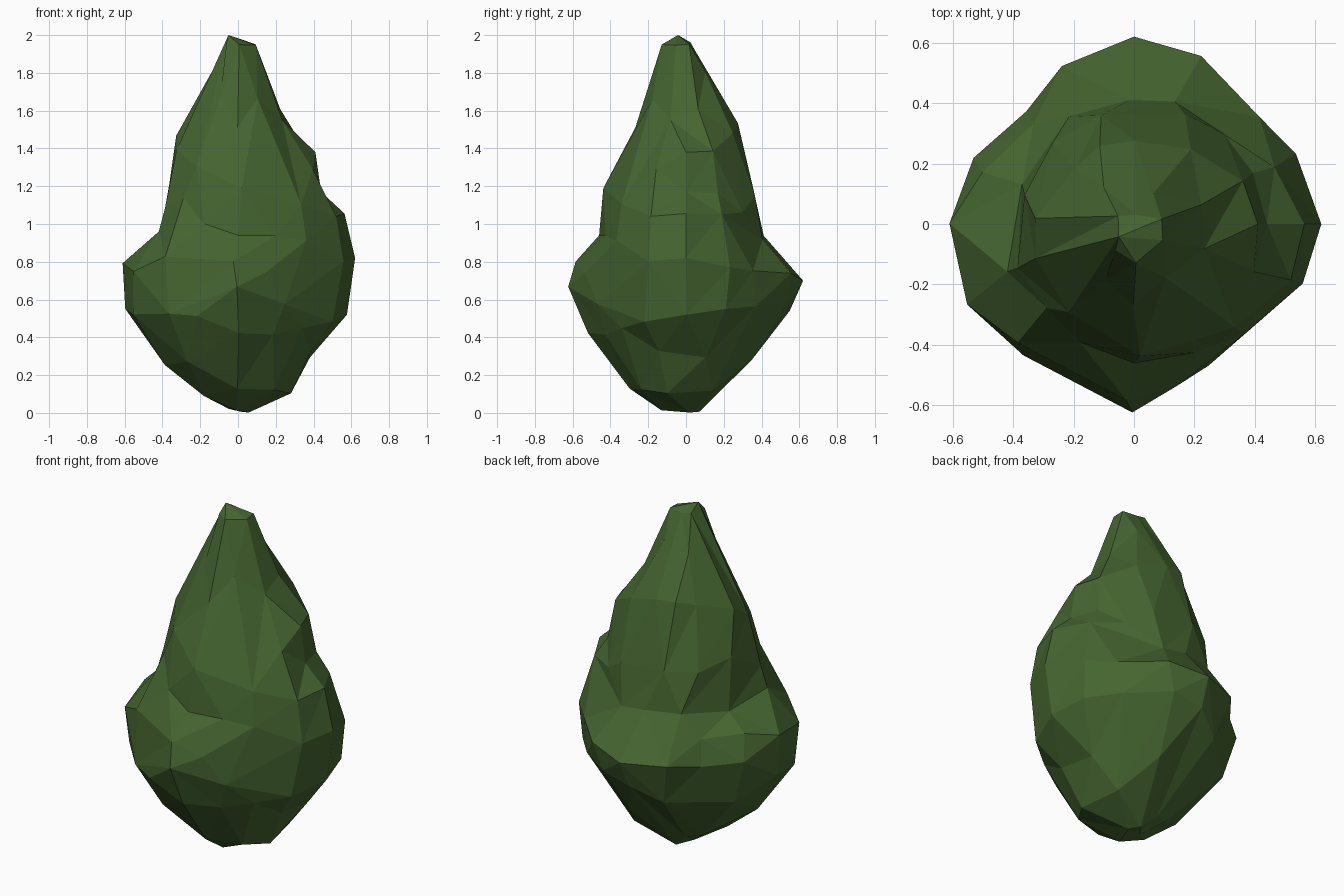
import bpy, bmesh, math, random

if "Cube" in bpy.data.objects:
    bpy.data.objects.remove(bpy.data.objects["Cube"])

random.seed(4)

# Foliage profile: height, then radius toward E, NE, N, NW, W, SW, S, SE
RINGS = [
    (0.02, .08, .09, .09, .03, .03, .08, .15, .06),
    (0.12, .27, .24, .17, .16, .17, .26, .30, .30),
    (0.30, .39, .39, .33, .33, .40, .44, .42, .40),
    (0.45, .53, .47, .47, .45, .53, .54, .54, .48),
    (0.58, .59, .54, .58, .49, .61, .57, .60, .51),
    (0.70, .60, .55, .62, .51, .62, .57, .62, .52),
    (0.82, .62, .50, .52, .47, .59, .56, .57, .52),
    (0.94, .59, .43, .41, .40, .39, .48, .46, .51),
    (1.06, .56, .42, .39, .39, .37, .43, .45, .50),
    (1.17, .44, .40, .36, .38, .37, .39, .44, .45),
    (1.38, .41, .35, .31, .30, .35, .33, .33, .34),
    (1.53, .23, .28, .28, .27, .30, .27, .26, .27),
    (1.75, .18, .15, .14, .17, .17, .17, .20, .17),
    (1.95, .10, .05, .02, .05, .07, .10, .13, .10),
]
# Lobe strength on the in-between directions, ENE round to ESE
LOBES = (1.02, 1.02, 1.02, 1.0, 1.03, .96, .96, 1.04)
SEG = 16

def ring_radius(radii, i):
    """Measured radius on even steps, near-flat in-between value on odd steps."""
    k = i // 2
    if i % 2 == 0:
        return radii[k]
    return (radii[k] + radii[(k + 1) % 8]) / 2 * LOBES[k]

# Leafy crown: lofted rings with uneven facets
bm = bmesh.new()
loops = []
for z, *radii in RINGS:
    loop = []
    for i in range(SEG):
        odd = i % 2
        a = 2 * math.pi * i / SEG + odd * random.uniform(-.08, .08)
        r = ring_radius(radii, i)
        dz = odd * random.uniform(-.03, .03) if 0.1 < z < 1.9 else 0
        loop.append(bm.verts.new((r * math.cos(a), r * math.sin(a), z + dz)))
    loops.append(loop)
for low, high in zip(loops, loops[1:]):
    for i in range(SEG):
        j = (i + 1) % SEG
        bm.faces.new((low[i], low[j], high[j], high[i]))
base = bm.verts.new((.06, .03, 0))
tip = bm.verts.new((-.04, -.04, 2))
for i in range(SEG):
    j = (i + 1) % SEG
    bm.faces.new((base, loops[0][j], loops[0][i]))
    bm.faces.new((tip, loops[-1][i], loops[-1][j]))
bmesh.ops.triangulate(bm, faces=bm.faces[:])
bmesh.ops.recalc_face_normals(bm, faces=bm.faces[:])

mesh = bpy.data.meshes.new("bush_foliage")
bm.to_mesh(mesh)
bm.free()
bush = bpy.data.objects.new("bush_foliage", mesh)
bpy.context.collection.objects.link(bush)

# Reduce to large irregular low-poly facets
dec = bush.modifiers.new("facets", 'DECIMATE')
dec.ratio = 0.42

# Leaf colour
green = bpy.data.materials.new("leaf green")
green.diffuse_color = (0.06, 0.13, 0.03, 1)
green.use_nodes = True
green.node_tree.nodes["Principled BSDF"].inputs["Base Color"].default_value = green.diffuse_color
mesh.materials.append(green)
